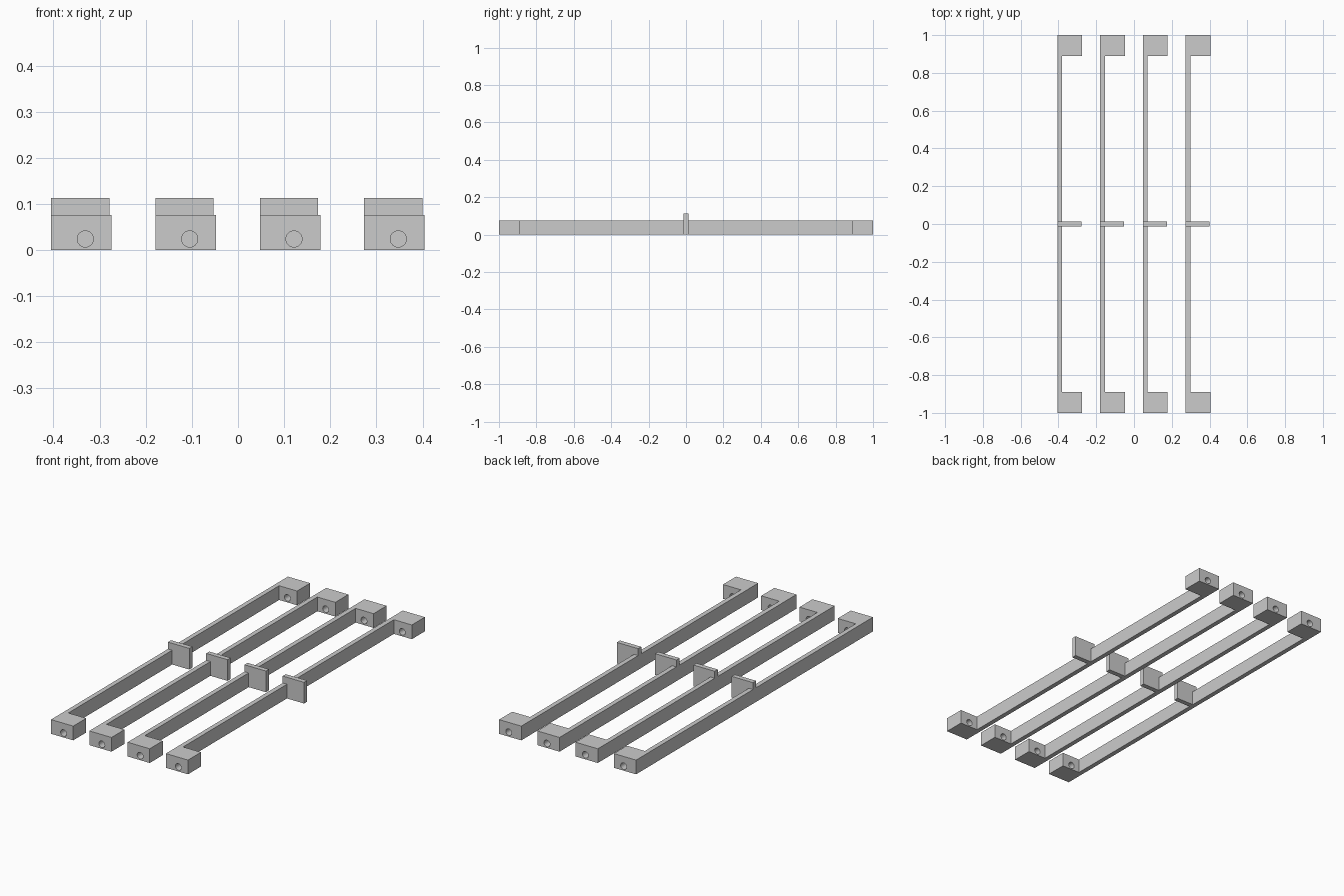
import bpy
import bmesh
from mathutils import Vector

cube = bpy.data.objects.get("Cube")
if cube:
    bpy.data.objects.remove(cube, do_unlink=True)

COUNT, PITCH, FIRST_X = 4, 0.2262, -0.405
WIDTH, WALL, HEIGHT, END = 0.131, 0.025, 0.076, 0.11
PLATE_W, PLATE_H, PLATE_T = 0.126, 0.113, 0.026
HOLE_X, HOLE_Z, HOLE_R = 0.074, 0.024, 0.0175

grey = bpy.data.materials.new("light_grey")
grey.use_nodes = True
colour = (0.6, 0.6, 0.6, 1)
grey.diffuse_color = colour
grey.node_tree.nodes["Principled BSDF"].inputs["Base Color"].default_value = colour


def extrude_profile(name, points, direction):
    """Mesh made by sweeping a flat outline along a direction."""
    bm = bmesh.new()
    face = bm.faces.new([bm.verts.new(p) for p in points])
    swept = bmesh.ops.extrude_face_region(bm, geom=[face])["geom"]
    verts = [v for v in swept if isinstance(v, bmesh.types.BMVert)]
    bmesh.ops.translate(bm, verts=verts, vec=Vector(direction))
    bmesh.ops.recalc_face_normals(bm, faces=bm.faces)
    mesh = bpy.data.meshes.new(name)
    bm.to_mesh(mesh)
    bm.free()
    mesh.materials.append(grey)
    return mesh


def place(name, mesh, x):
    ob = bpy.data.objects.new(name, mesh)
    ob.location.x = x
    bpy.context.collection.objects.link(ob)
    return ob


# Long rail with a square block at each end
inner = 1 - END
rail_mesh = extrude_profile("rail", [
    (0, -1, 0), (WIDTH, -1, 0), (WIDTH, -inner, 0), (WALL, -inner, 0),
    (WALL, inner, 0), (WIDTH, inner, 0), (WIDTH, 1, 0), (0, 1, 0)],
    (0, 0, HEIGHT))

# Upright plate that sits over the rail at mid length
t = PLATE_T / 2
plate_mesh = extrude_profile("centre_plate", [
    (WALL, -t, 0), (PLATE_W, -t, 0), (PLATE_W, -t, PLATE_H),
    (0, -t, PLATE_H), (0, -t, HEIGHT), (WALL, -t, HEIGHT)],
    (0, PLATE_T, 0))

for i in range(COUNT):
    x = FIRST_X + i * PITCH
    rail = place(f"rail_{i + 1}", rail_mesh.copy(), x)
    place(f"centre_plate_{i + 1}", plate_mesh, x)

    # Round hole through both end blocks
    bpy.ops.mesh.primitive_cylinder_add(
        vertices=32, radius=HOLE_R, depth=2.2,
        location=(x + HOLE_X, 0, HOLE_Z), rotation=(1.570796, 0, 0))
    cutter = bpy.context.object
    cutter.name = f"hole_cutter_{i + 1}"
    cutter.data.materials.append(grey)
    cutter.hide_render = True
    cutter.hide_viewport = True
    cut = rail.modifiers.new("end_holes", "BOOLEAN")
    cut.operation = "DIFFERENCE"
    cut.solver = "EXACT"
    cut.object = cutter
